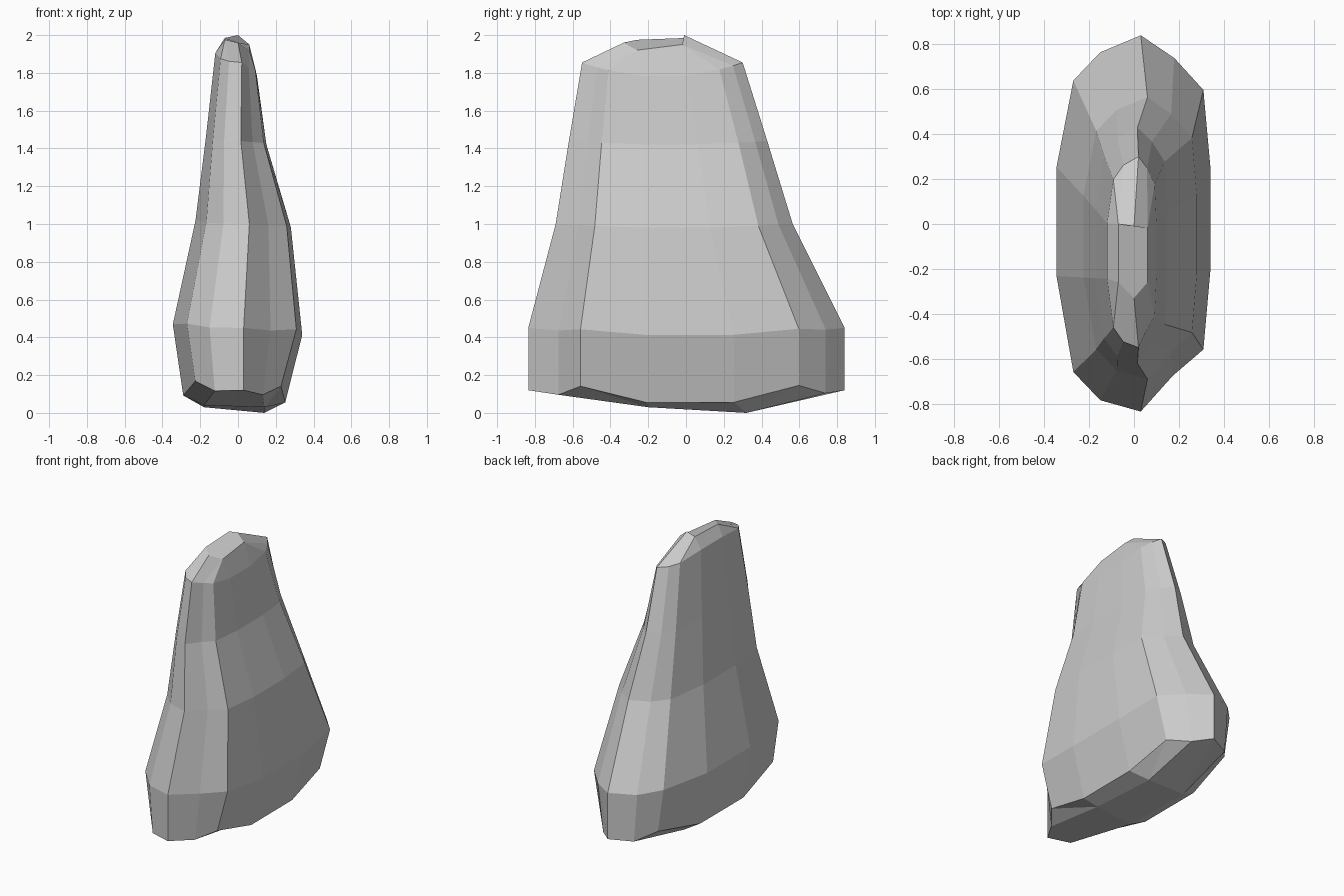
import bpy, bmesh

if "Cube" in bpy.data.objects:
    bpy.data.objects.remove(bpy.data.objects["Cube"])

# Unit outline shared by every level, starting at the back and going clockwise
OUTLINE = [(0, 1), (.48, .88), (.9, .71), (1, .30), (1, -.25), (.9, -.67), (.46, -.81),
           (0, -1), (-.48, -.94), (-.8, -.79), (-1, -.28), (-1, .30), (-.8, .76), (-.48, .91)]

# left x, ridge x, right x, front y, back y, end z, left z, right z, corner lift
LEVELS = [
    (-.29, .03, .25, -.835, .84, .12, .09, .05, .06),
    (-.345, .03, .34, -.835, .84, .45, .47, .41, .015),
    (-.225, .06, .28, -.69, .565, 1.0, 1.02, .98, 0),
    (-.17, .015, .15, -.62, .43, 1.44, 1.46, 1.42, 0),
    (-.12, .02, .10, -.55, .30, 1.855, 1.91, 1.78, 0),
]


def ring(bm, left, ridge, right, front, back, z_end, z_left, z_right, lift):
    verts = []
    for i, (u, v) in enumerate(OUTLINE):
        x = ridge + u * (right - ridge if u > 0 else ridge - left)
        y = (front + back) / 2 + v * (back - front) / 2
        side = z_right if u > 0 else z_left
        z = z_end + (side - z_end) * (1 - v * v)
        if i in (2, 5, 9, 12):
            z += lift
        verts.append(bm.verts.new((x, y, z)))
    return verts


def bridge(bm, a, b):
    n = len(a)
    for i in range(n):
        j = (i + 1) % n
        bm.faces.new((a[i], a[j], b[j], b[i]))


bm = bmesh.new()
rings = [ring(bm, *level) for level in LEVELS]
for lower, upper in zip(rings, rings[1:]):
    bridge(bm, lower, upper)

# Shallow tilted underside
under = [bm.verts.new(p) for p in ((-.18, .28, .03), (.14, .32, 0), (.14, -.2, .03), (-.18, -.25, .04))]
owner = [0, 1, 1, 1, 2, 2, 2, 3, 3, 3, 3, 0, 0, 0]
# Narrow crest: left edge, centre ridge and right edge
crest = [bm.verts.new(p) for p in ((0, -.01, 2), (.06, -.02, 1.95), (.06, -.26, 1.92),
                                   (0, -.33, 1.96), (-.07, -.26, 1.975), (-.07, 0, 1.985))]
crest_owner = [0, 1, 1, 1, 2, 2, 2, 3, 4, 4, 4, 5, 5, 5]


def cap(bm, edge, inner, owners):
    for i in range(len(edge)):
        j = (i + 1) % len(edge)
        a, b = inner[owners[i]], inner[owners[j]]
        bm.faces.new((edge[i], edge[j], a) if a is b else (edge[i], edge[j], b, a))
    bm.faces.new(inner)


cap(bm, rings[0], under, owner)
cap(bm, rings[-1], crest, crest_owner)
bmesh.ops.recalc_face_normals(bm, faces=bm.faces[:])

mesh = bpy.data.meshes.new("standing_rock")
bm.to_mesh(mesh)
bm.free()
rock = bpy.data.objects.new("standing_rock", mesh)
bpy.context.collection.objects.link(rock)
